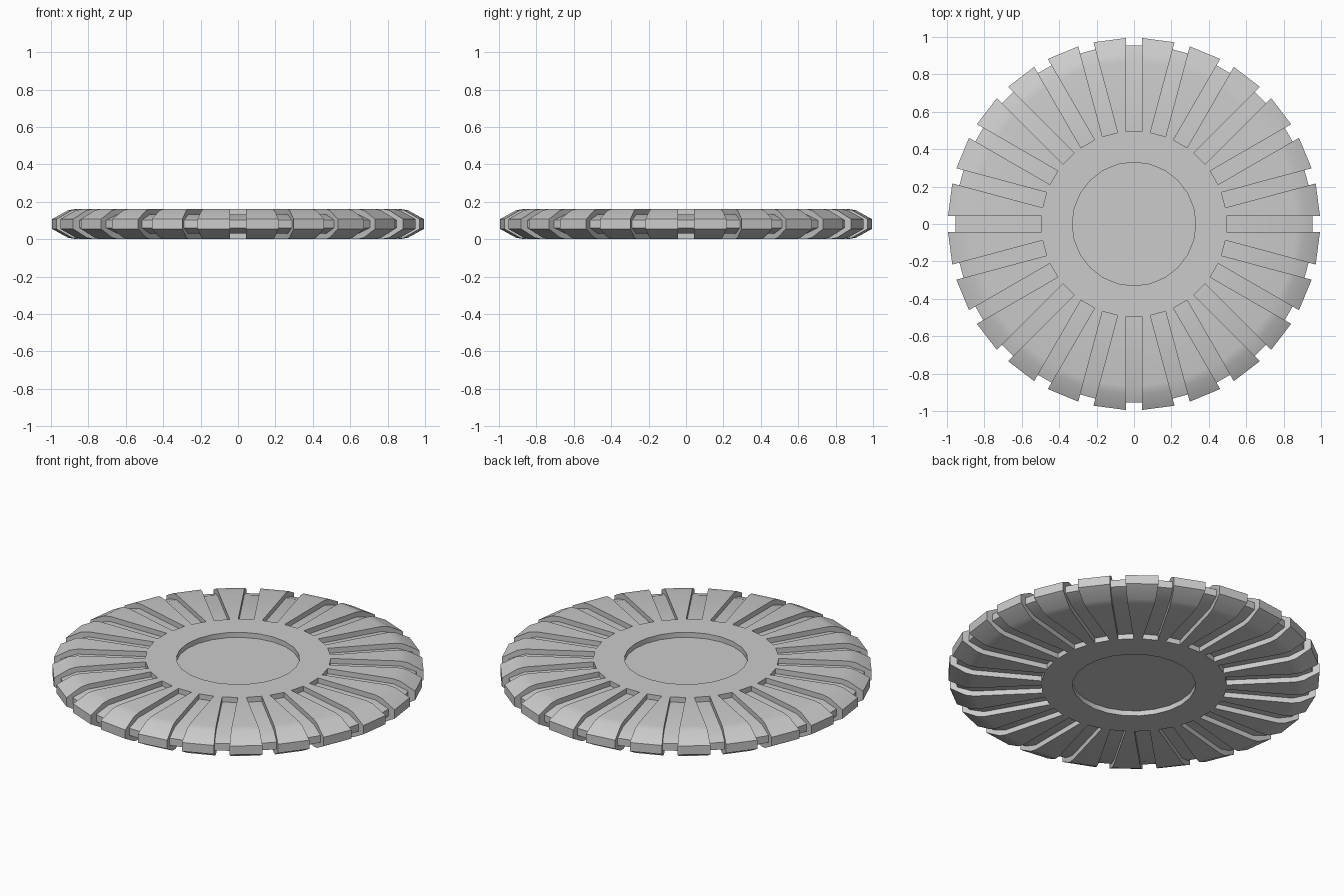
import bpy, bmesh, math
from mathutils import Matrix

if "Cube" in bpy.data.objects:
    bpy.data.objects.remove(bpy.data.objects["Cube"])

N = 24            # segments and slots
SLOT_HALF = 0.042


def to_object(name, bm):
    bmesh.ops.recalc_face_normals(bm, faces=bm.faces)
    mesh = bpy.data.meshes.new(name)
    bm.to_mesh(mesh)
    bm.free()
    obj = bpy.data.objects.new(name, mesh)
    bpy.context.collection.objects.link(obj)
    return obj


# Ribbed disc: lathed profile with a shallow recess on both sides
profile = [(0, 0.03), (0.33, 0.03), (0.33, 0), (0.87, 0), (0.915, 0.008), (1, 0.055),
           (1, 0.107), (0.915, 0.154), (0.87, 0.162), (0.33, 0.162), (0.33, 0.132), (0, 0.132)]
bm = bmesh.new()
verts = [bm.verts.new((r, 0, z)) for r, z in profile]
edges = [bm.edges.new(p) for p in zip(verts, verts[1:])]
bmesh.ops.spin(bm, geom=verts + edges, cent=(0, 0, 0), axis=(0, 0, 1),
               angle=math.tau, steps=N, use_merge=False)
bmesh.ops.remove_doubles(bm, verts=bm.verts, dist=1e-4)
disc = to_object("ribbed_disc", bm)

# Slot cutters: C-shaped prisms that wrap around the rim and leave the core
c_shape = [(0.495, 0.03), (0.87, 0.03), (0.955, 0.06), (0.955, 0.102), (0.87, 0.132),
           (0.495, 0.132), (0.495, 0.3), (1.2, 0.3), (1.2, -0.2), (0.495, -0.2)]
bm = bmesh.new()
for i in range(N):
    turn = Matrix.Rotation(math.tau * i / N, 4, 'Z')
    loop = [bm.verts.new((r, -SLOT_HALF, z)) for r, z in c_shape]
    face = bm.faces.new(loop)
    out = bmesh.ops.extrude_face_region(bm, geom=[face])["geom"]
    new = [v for v in out if isinstance(v, bmesh.types.BMVert)]
    bmesh.ops.translate(bm, verts=new, vec=(0, 2 * SLOT_HALF, 0))
    bmesh.ops.transform(bm, matrix=turn, verts=loop + new)
cutter = to_object("slot_cutter", bm)
cutter.hide_render = True

# Cut the slots, then smooth the rim
bpy.context.view_layer.objects.active = disc
disc.select_set(True)
mod = disc.modifiers.new("slots", 'BOOLEAN')
mod.operation = 'DIFFERENCE'
mod.solver = 'EXACT'
mod.object = cutter
bpy.ops.object.modifier_apply(modifier=mod.name)
bpy.data.objects.remove(cutter, do_unlink=True)
bpy.ops.object.shade_smooth_by_angle(angle=math.radians(35))
